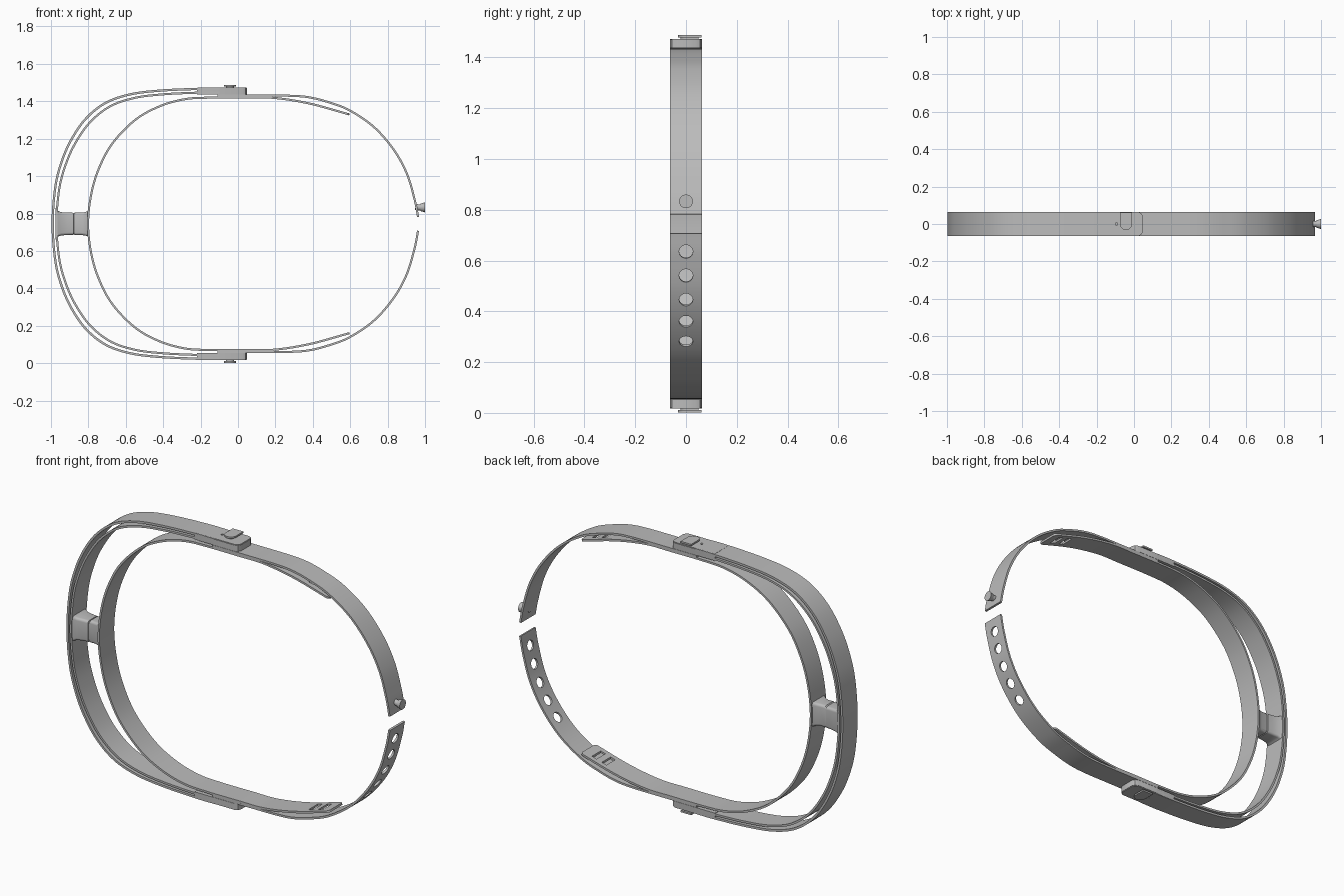
import bpy, bmesh, math
from mathutils import Vector, Matrix

cube = bpy.data.objects.get("Cube")
if cube:
    bpy.data.objects.remove(cube, do_unlink=True)

MID = 0.745      # height of the mirror plane
HALF = 0.064     # half the band width

grey = bpy.data.materials.new("light grey plastic")
grey.use_nodes = True
colour = (0.5, 0.5, 0.5, 1)
grey.diffuse_color = colour
grey.node_tree.nodes["Principled BSDF"].inputs["Base Color"].default_value = colour


def finish(name, bm):
    bmesh.ops.recalc_face_normals(bm, faces=bm.faces)
    mesh = bpy.data.meshes.new(name)
    bm.to_mesh(mesh)
    bm.free()
    mesh.materials.append(grey)
    ob = bpy.data.objects.new(name, mesh)
    bpy.context.collection.objects.link(ob)
    return ob


def smooth(ob):
    bpy.ops.object.select_all(action='DESELECT')
    ob.select_set(True)
    bpy.context.view_layer.objects.active = ob
    bpy.ops.object.shade_smooth_by_angle(angle=math.radians(32))


def spline(pts, steps=10):
    """Smooth path through the points."""
    p = [Vector(q) for q in pts]
    p = [2 * p[0] - p[1]] + p + [2 * p[-1] - p[-2]]
    out = []
    for a, b, c, d in zip(p, p[1:], p[2:], p[3:]):
        for i in range(steps):
            t = i / steps
            out.append(0.5 * (2 * b + (c - a) * t + (2 * a - 5 * b + 4 * c - d) * t * t
                              + (3 * b - a - 3 * c + d) * t ** 3))
    return out + [p[-2]]


def normals(path):
    out = []
    for i in range(len(path)):
        d = (path[min(i + 1, len(path) - 1)] - path[max(i - 1, 0)]).normalized()
        out.append(Vector((d.y, -d.x)))      # inward for a clockwise path
    return out


def band(name, path, start, thick, bulge=0, round_ends=False):
    """Strip swept along the path, set inward by start."""
    bm = bmesh.new()
    rings = []
    for p, n in zip(path, normals(path)):
        s = start + bulge * abs(2 * n.x * n.y)
        a, b = p + n * s, p + n * (s + thick)
        rings.append([bm.verts.new((q.x, y, MID + q.y)) for q, y in
                      ((a, -HALF), (a, HALF), (b, HALF), (b, -HALF))])
    for r, q in zip(rings, rings[1:]):
        for k in range(4):
            bm.faces.new((r[k], r[k - 1], q[k - 1], q[k]))
    bm.faces.new(rings[0])
    bm.faces.new(rings[-1])
    if round_ends:
        edges = [bm.edges.get((r[i], r[j])) for r in (rings[0], rings[-1])
                 for i, j in ((1, 2), (3, 0))]
        bmesh.ops.bevel(bm, geom=edges, offset=0.018, segments=4,
                        profile=0.5, affect='EDGES')
    return finish(name, bm)


def prism(name, outline, z0, z1, side, bevel=0):
    """Flat outline in x and y raised between two heights from the mirror plane."""
    bm = bmesh.new()
    lo, hi = [[bm.verts.new((x, y, MID + side * z)) for x, y in outline] for z in (z0, z1)]
    bm.faces.new(lo)
    top = bm.faces.new(hi)
    for i in range(len(lo)):
        bm.faces.new((lo[i - 1], lo[i], hi[i], hi[i - 1]))
    if bevel:
        bmesh.ops.bevel(bm, geom=list(top.edges), offset=bevel, segments=2, affect='EDGES')
    return finish(name, bm)


def rod(name, centre, axis, radii, length):
    bm = bmesh.new()
    turn = Vector(axis).to_track_quat('Z', 'Y').to_matrix().to_4x4()
    bmesh.ops.create_cone(bm, cap_ends=True, segments=32, radius1=radii[0], radius2=radii[1],
                          depth=length, matrix=Matrix.Translation(centre) @ turn)
    return finish(name, bm)


def cut(ob, cutters):
    for c in cutters:
        mod = ob.modifiers.new("cut", 'BOOLEAN')
        mod.object = c
        mod.solver = 'EXACT'
        bpy.context.view_layer.objects.active = ob
        bpy.ops.object.modifier_apply(modifier=mod.name)
        bpy.data.objects.remove(c, do_unlink=True)


def mirrored(upper):
    """Full path from the bottom up and over the top; first point is on the mirror plane."""
    return [(x, -z) for x, z in reversed(upper[1:])] + upper


# Double outer frame on the right side
frame = spline(mirrored([(-0.997, 0), (-0.983, 0.195), (-0.95, 0.33), (-0.897, 0.452),
                         (-0.817, 0.567), (-0.71, 0.652), (-0.577, 0.698),
                         (-0.417, 0.718), (-0.22, 0.727), (-0.1, 0.727)]))
smooth(band("outer_frame_shell", frame, 0, 0.012))
smooth(band("outer_frame_lining", frame, 0.02, 0.011, bulge=0.01))

# Inner strap with slotted tab ends
inner = spline(mirrored([(-0.807, 0), (-0.79, 0.16), (-0.747, 0.302), (-0.673, 0.437),
                         (-0.55, 0.562), (-0.417, 0.635), (-0.283, 0.672), (-0.15, 0.68),
                         (0.05, 0.68), (0.2, 0.678), (0.385, 0.648), (0.597, 0.59)]))
strap = band("inner_strap", inner, 0, 0.011, round_ends=True)
slots = []
for side in (1, -1):
    for x in (0.47, 0.53):
        outline = [(x - 0.014, -0.038), (x + 0.014, -0.038), (x + 0.014, 0.038), (x - 0.014, 0.038)]
        slots.append(prism("slot_cutter", outline, 0.5, 0.7, side))
cut(strap, slots)
smooth(strap)

# Closing straps: upper one with a peg, lower one with holes
closing = [(-0.11, 0.691), (0.1, 0.691), (0.28, 0.69), (0.385, 0.681), (0.49, 0.654),
           (0.6, 0.611), (0.731, 0.521), (0.838, 0.398), (0.908, 0.27), (0.95, 0.13)]
upper = spline(closing + [(0.968, 0.038)])
smooth(band("upper_closing_strap", upper, 0, 0.011))
lower = [Vector((p.x, -p.y)) for p in reversed(upper)]
holed = band("lower_closing_strap", lower, 0, 0.011)
facing = normals(lower)
holes = []
for z in (0.635, 0.54, 0.445, 0.36, 0.28):
    i = min(range(len(lower)), key=lambda k: abs(lower[k].y + MID - z))
    x, n = lower[i].x, facing[i]
    holes.append(rod("hole_cutter", (x, 0, z), (n.x, 0, n.y), (0.027, 0.027), 0.08))
cut(holed, holes)
smooth(holed)

smooth(rod("peg_stem", (0.968, 0, 0.833), (1, 0, -0.1), (0.016, 0.016), 0.04))
smooth(rod("peg_head", (0.988, 0, 0.833), (1, 0, 0), (0.02, 0.027), 0.024))

# Joint housings with sliding buttons, above and below
for side, label in ((1, "upper"), (-1, "lower")):
    c = 0.025
    body = [(-0.22, -HALF), (0.048 - c, -HALF), (0.04, -HALF + 0.008), (0.048, -HALF + c),
            (0.048, HALF - c), (0.04, HALF - 0.008), (0.048 - c, HALF), (-0.22, HALF)]
    housing = prism(label + "_housing", body, 0.692, 0.728, side, bevel=0.003)
    pin = rod("pin_cutter", (-0.095, 0, MID + side * 0.728), (0, 0, 1), (0.007, 0.007), 0.02)
    cut(housing, [pin])
    smooth(housing)
    for part, r, z0, z1 in (("_button_stem", 0.022, 0.72, 0.735), ("_button", 0.032, 0.734, 0.743)):
        arc = [(-0.043 - r * math.cos(a), -r * math.sin(a))
               for a in [math.pi * k / 14 for k in range(15)]]
        end = 0.062 if part == "_button" else 0.05
        smooth(prism(label + part, arc + [(-0.043 + r, end), (-0.043 - r, end)], z0, z1, side))

# Flared bridge between the frame and the inner strap
bm = bmesh.new()
rings = []
for x, hy, hz in ((-0.975, 0.063, 0.085), (-0.965, 0.06, 0.07), (-0.945, 0.052, 0.062),
                  (-0.91, 0.046, 0.06), (-0.88, 0.044, 0.059), (-0.878, 0.04, 0.054),
                  (-0.872, 0.04, 0.061), (-0.84, 0.04, 0.06), (-0.82, 0.046, 0.062),
                  (-0.803, 0.058, 0.067)):
    ring = []
    r = 0.014
    for k in range(20):
        a = 2 * math.pi * (k // 5 * 4 + k % 5) / 16
        sy = 1 if k // 5 in (0, 3) else -1
        sz = 1 if k // 5 in (0, 1) else -1
        ring.append(bm.verts.new((x, sy * (hy - r) + r * math.cos(a),
                                  MID + sz * (hz - r) + r * math.sin(a))))
    rings.append(ring)
for p, q in zip(rings, rings[1:]):
    for k in range(20):
        bm.faces.new((p[k - 1], p[k], q[k], q[k - 1]))
bm.faces.new(rings[0])
bm.faces.new(rings[-1])
smooth(finish("bridge", bm))
